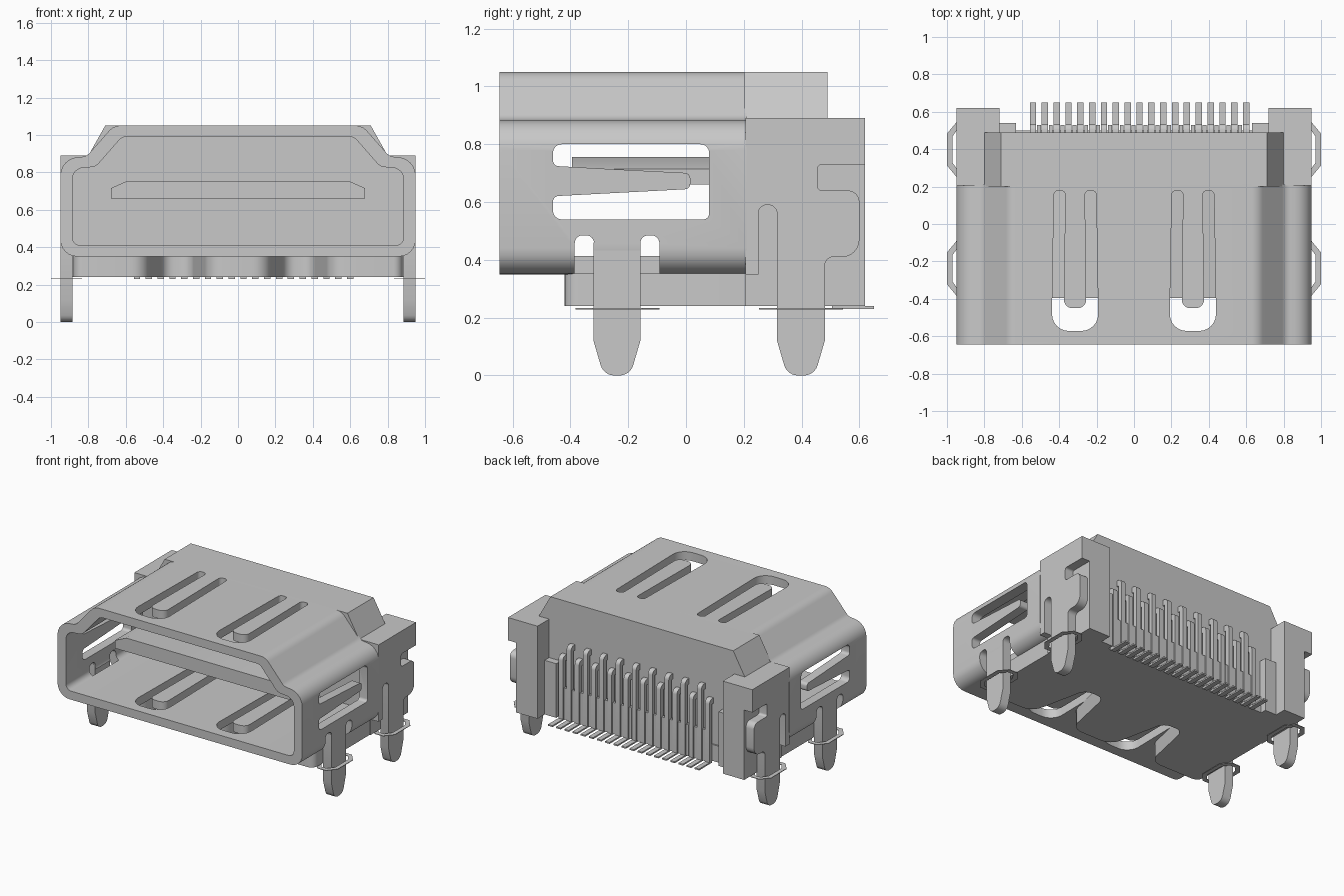
import bpy, bmesh, math
from mathutils import Vector

cube = bpy.data.objects.get("Cube")
if cube:
    bpy.data.objects.remove(cube)

grey = bpy.data.materials.new("plain grey")
grey.use_nodes = True
GREY = (0.58, 0.58, 0.58, 1)
grey.diffuse_color = GREY
grey.node_tree.nodes["Principled BSDF"].inputs["Base Color"].default_value = GREY


def rounded(corners, steps=6):
    """Round each (u, v, radius) corner of a closed outline."""
    out = []
    n = len(corners)
    for i, (u, v, r) in enumerate(corners):
        p = Vector((u, v))
        if r == 0:
            out.append((u, v))
            continue
        a = (Vector(corners[i - 1][:2]) - p).normalized()
        b = (Vector(corners[(i + 1) % n][:2]) - p).normalized()
        angle = a.angle(b)
        d = r / math.tan(angle / 2)
        centre = p + (a + b).normalized() * (r / math.sin(angle / 2))
        s, e = p + a * d - centre, p + b * d - centre
        turn = s.angle_signed(e)
        for k in range(steps + 1):
            t = -turn * k / steps
            c, sn = math.cos(t), math.sin(t)
            out.append((centre.x + s.x * c - s.y * sn, centre.y + s.x * sn + s.y * c))
    return out


def mirrored(half):
    """Complete a right-hand outline with its left half."""
    return half + [(-u, v, r) for u, v, r in reversed(half)]


def prism(name, pts, lo, hi, axis):
    """Extrude a flat outline along one axis."""
    place = {"x": lambda u, v, w: (w, u, v),
             "y": lambda u, v, w: (u, w, v),
             "z": lambda u, v, w: (u, v, w)}[axis]
    bm = bmesh.new()
    near = [bm.verts.new(place(u, v, lo)) for u, v in pts]
    far = [bm.verts.new(place(u, v, hi)) for u, v in pts]
    bm.faces.new(near[::-1])
    bm.faces.new(far)
    for i in range(len(pts)):
        bm.faces.new((near[i - 1], near[i], far[i], far[i - 1]))
    bm.normal_update()
    if bm.calc_volume(signed=True) < 0:
        bmesh.ops.reverse_faces(bm, faces=bm.faces)
    me = bpy.data.meshes.new(name)
    bm.to_mesh(me)
    bm.free()
    me.materials.append(grey)
    ob = bpy.data.objects.new(name, me)
    bpy.context.collection.objects.link(ob)
    return ob


def box(name, x0, x1, y0, y1, z0, z1):
    return prism(name, [(x0, y0), (x1, y0), (x1, y1), (x0, y1)], z0, z1, "z")


def cut(ob, cutters):
    """Subtract the cutters for good and remove them."""
    for c in cutters:
        m = ob.modifiers.new("cut", "BOOLEAN")
        m.object, m.operation, m.solver = c, "DIFFERENCE", "EXACT"
        bpy.context.view_layer.objects.active = ob
        bpy.ops.object.modifier_apply(modifier=m.name)
        bpy.data.objects.remove(c)


def sides(a, b):
    """Range across x on the left and on the right."""
    return (("left", a, b), ("right", -b, -a))


# Metal sleeve with its opening
outer = rounded(mirrored([(.95, .35, .09), (.95, .875, .1), (.81, .885, .06), (.665, 1.05, .08)]))
inner = rounded(mirrored([(.885, .41, .04), (.885, .82, .06), (.76, .83, .06), (.62, .99, .05)]))
shell = prism("shell", outer, -.645, .21, "y")
cutters = [prism("opening_cutter", inner, -.8, .3, "y")]

# U-shaped spring slots in the roof and floor
for s in (-1, 1):
    u_slot = rounded([(c * .125 + s * .315, y, r) for c, y, r in (
        (-1, -.572, .09), (1, -.572, .09), (.9, .18, .025), (.42, .18, .025),
        (.48, -.45, .045), (-.48, -.45, .045), (-.42, .18, .025), (-.9, .18, .025))])
    cutters.append(prism("roof_slot_cutter", u_slot, .97, 1.1, "z"))
    cutters.append(prism("floor_slot_cutter", u_slot, .3, .43, "z"))

# Side windows that leave a spring finger, and clearances around the front pegs
window = rounded([(-.46, .80, .03), (.08, .80, .03), (.08, .54, .02), (-.46, .54, .03),
                  (-.46, .62, .02), (.015, .645, .02), (.015, .70, .02), (-.28, .715, 0),
                  (-.46, .725, .02)])
relief = rounded([(-.385, .2, 0), (-.385, .485, .028), (-.318, .485, .028), (-.318, .43, 0),
                  (-.158, .43, 0), (-.158, .485, .028), (-.092, .485, .028), (-.092, .2, 0)])
for side, a, b in sides(.86, 1.1):
    cutters.append(prism("window_cutter", window, a, b, "x"))
    cutters.append(prism("relief_cutter", relief, a, b, "x"))
cut(shell, cutters)

# Insulating rear housing, base and tongue
prism("rear_housing", [(-.71, 1.05), (.71, 1.05), (.80, .89), (.80, .24), (-.80, .24), (-.80, .89)],
      .2, .49, "y")
base = rounded(mirrored([(.16, -.42, .1), (.25, 0, .07), (.40, 0, .07), (.49, -.42, .1),
                         (.88, -.42, .05), (.88, .5, 0)]))
prism("base", base, .24, .355, "z")
prism("tongue", [(-.68, .66), (.68, .66), (.68, .715), (.59, .755), (-.59, .755), (-.68, .715)],
      -.395, .21, "y")

# Pillars at the rear corners, small blocks beside the pins
for side, a, b in sides(.72, .886):
    box("pillar_" + side, a, b, .205, .62, .24, .89)
for side, a, b in sides(.63, .73):
    box("pin_guard_" + side, a, b, .48, .54, .24, .62)

# Side plates with the rear mounting pegs, and the front pegs
plate = rounded([(.205, .89, 0), (.62, .89, 0), (.62, .73, 0), (.455, .73, .015), (.455, .64, .015),
                 (.60, .64, .04), (.60, .41, .06), (.48, .41, .03), (.48, .12, 0), (.445, 0, .05),
                 (.35, 0, .05), (.315, .12, 0), (.315, .59, .03), (.25, .59, .03), (.25, .35, 0),
                 (.205, .35, 0)])
peg = rounded([(-.32, .46, 0), (-.158, .46, 0), (-.158, .12, 0), (-.193, 0, .05),
               (-.285, 0, .05), (-.32, .12, 0)])
for side, a, b in sides(.885, .949):
    prism("side_plate_" + side, plate, a, b, "x")
    prism("front_peg_" + side, peg, a, b, "x")


# Thin rings around the pegs
def octagon(cx, cy, hx, hy, flat):
    return [(cx + hx, cy - flat), (cx + hx, cy + flat), (cx + hx * .4, cy + hy), (cx - hx * .4, cy + hy),
            (cx - hx, cy + flat), (cx - hx, cy - flat), (cx - hx * .4, cy - hy), (cx + hx * .4, cy - hy)]


for side, cx in (("left", .917), ("right", -.917)):
    for end, cy in (("front", -.237), ("rear", .398)):
        ring = prism(f"{end}_peg_ring_{side}", octagon(cx, cy, .083, .145, .085), .229, .233, "z")
        cut(ring, [prism("ring_cutter", octagon(cx, cy, .054, .115, .07), .2, .26, "z")])

# Nineteen contact pins of alternating height, with short ribs between them
for i in range(19):
    x = -.54 + i * .0633
    top = .68 if i % 2 == 0 else .765
    pin = rounded([(.48, top, 0), (.535, top, .03), (.535, .24, 0), (.65, .24, 0),
                   (.65, .23, 0), (.505, .23, 0), (.505, top - .04, 0), (.48, top - .04, 0)], 4)
    prism(f"pin_{i + 1}", pin, x - .017, x + .017, "x")
    if i < 18:
        box(f"rib_{i + 1}", x + .021, x + .042, .48, .53, .24, .46)

# Smooth the rounded surfaces and keep the corners sharp
bpy.ops.object.select_all(action="DESELECT")
for ob in bpy.context.scene.objects:
    if ob.type == "MESH":
        ob.select_set(True)
        bpy.context.view_layer.objects.active = ob
bpy.ops.object.shade_smooth_by_angle(angle=math.radians(25))
